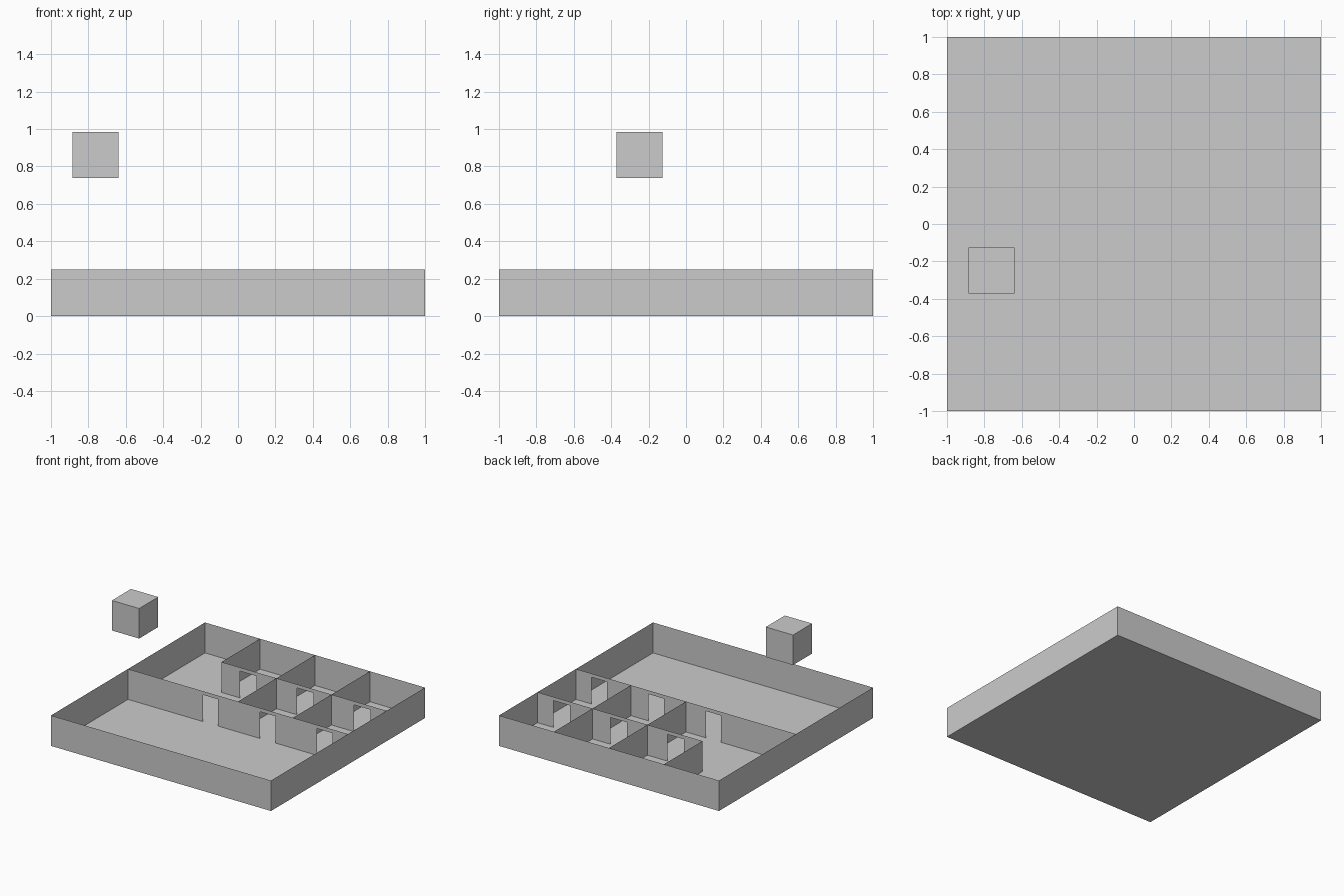
import bpy, bmesh
from mathutils import Matrix

if "Cube" in bpy.data.objects:
    bpy.data.objects.remove(bpy.data.objects["Cube"])

H = 0.25        # wall height
DOOR_H = 0.22   # door opening height


def finish(name, bm):
    bmesh.ops.remove_doubles(bm, verts=bm.verts, dist=1e-5)
    mesh = bpy.data.meshes.new(name)
    bm.to_mesh(mesh)
    bm.free()
    obj = bpy.data.objects.new(name, mesh)
    bpy.context.collection.objects.link(obj)
    return obj


def panel(bm, a, b, z0=0.0, z1=H):
    """Upright sheet between two plan points."""
    pts = [(*a, z0), (*b, z0), (*b, z1), (*a, z1)]
    bm.faces.new([bm.verts.new(p) for p in pts])


def door_wall(name, y, x0, x1, doors):
    """Sheet wall along x with door openings (left, right)."""
    bm = bmesh.new()
    x = x0
    for left, right in doors:
        panel(bm, (x, y), (left, y), 0, DOOR_H)
        x = right
    panel(bm, (x, y), (x1, y), 0, DOOR_H)
    # continuous band above the doors
    edges = [x0] + [e for d in doors for e in d] + [x1]
    for a, b in zip(edges, edges[1:]):
        panel(bm, (a, y), (b, y), DOOR_H, H)
    return finish(name, bm)


# Floor
bm = bmesh.new()
bmesh.ops.create_grid(bm, x_segments=1, y_segments=1, size=1)
finish("floor", bm)

# Outer walls
bm = bmesh.new()
corners = [(-1, -1), (1, -1), (1, 1), (-1, 1)]
for i in range(4):
    panel(bm, corners[i], corners[(i + 1) % 4])
finish("outer_walls", bm)

# Walls with doorways
door_wall("hall_wall", 0.0, -1, 1, [(-0.32, -0.18), (0.2, 0.34), (0.72, 0.86)])
door_wall("room_wall", 0.5, -0.5, 1, [(-0.33, -0.18), (0.185, 0.335), (0.705, 0.855)])

# Solid dividing walls running back to front
for name, x, y in (("left_divider", -0.5, 0.5), ("middle_divider", 0, 0), ("right_divider", 0.5, 0)):
    bm = bmesh.new()
    panel(bm, (x, y), (x, 1))
    finish(name, bm)

# Floating cube
bm = bmesh.new()
bmesh.ops.create_cube(bm, size=0.247, matrix=Matrix.Translation((-0.762, -0.248, 0.862)))
finish("floating_cube", bm)
